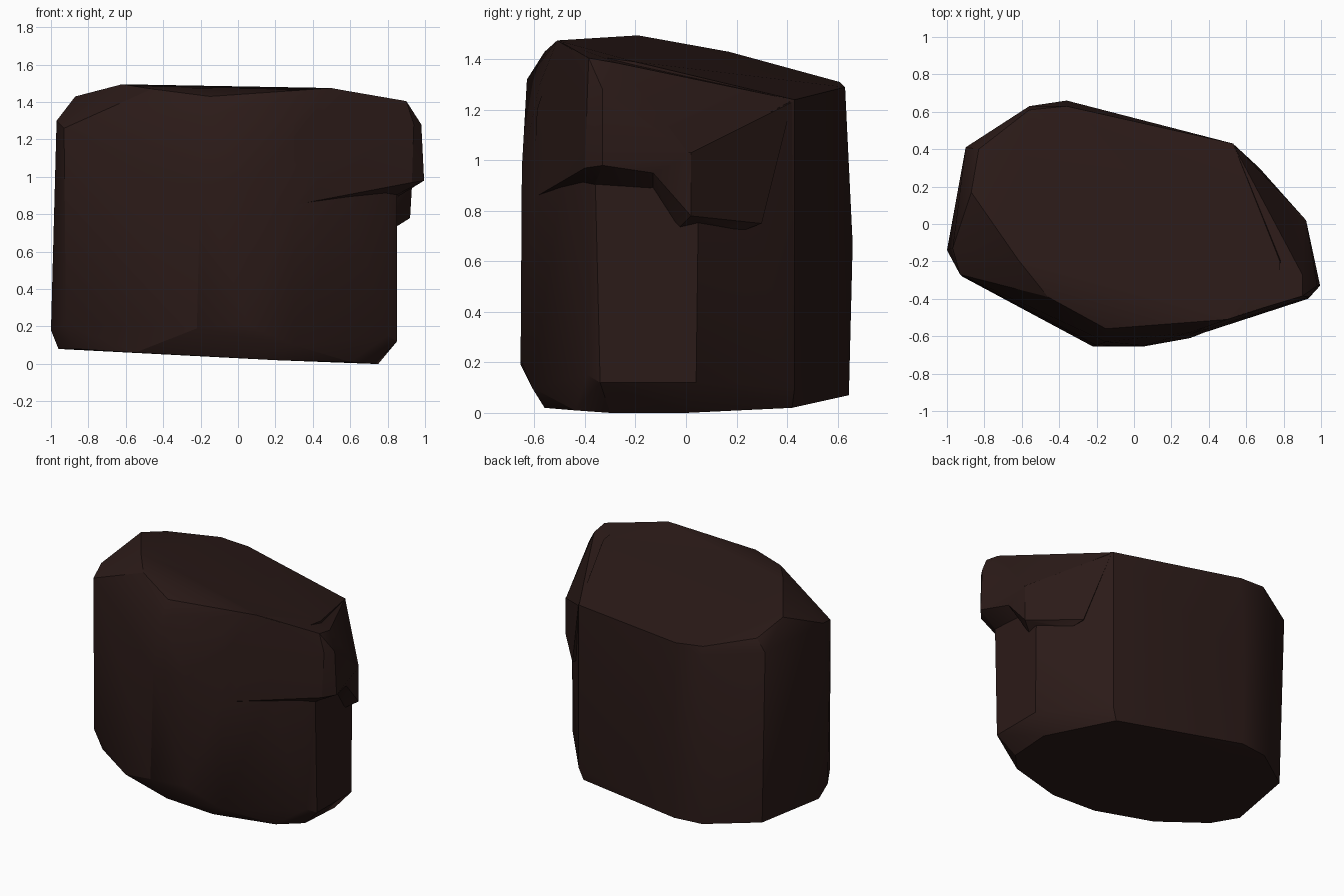
import bpy, bmesh

mat = bpy.data.materials.new("dark_stone")
mat.diffuse_color = (0.024, 0.0105, 0.009, 1)


def hull(name, pts):
    """Chunk of stone: convex hull around its corner points."""
    bm = bmesh.new()
    for p in pts:
        bm.verts.new(p)
    res = bmesh.ops.convex_hull(bm, input=bm.verts)
    junk = [v for v in bm.verts if not v.link_faces]
    bmesh.ops.delete(bm, geom=junk, context='VERTS')
    bmesh.ops.recalc_face_normals(bm, faces=bm.faces)
    me = bpy.data.meshes.new(name)
    bm.to_mesh(me)
    bm.free()
    ob = bpy.data.objects.new(name, me)
    bpy.context.collection.objects.link(ob)
    me.materials.append(mat)
    return ob


# main block: base, belt above the base chamfer, upper edge, top face
base = [(-.96, -.1, .08), (-.86, -.27, .08), (-.55, -.46, .06), (-.15, -.57, .04),
        (.2, -.56, .02), (.6, -.44, .01), (.73, -.3, 0), (.75, 0, 0),
        (.5, .42, .02), (-.36, .645, .07), (-.56, .62, .07), (-.87, .4, .08)]
belt = [(-1, -.14, .18), (-.92, -.28, .21), (-.22, -.655, .19), (.05, -.655, .21),
        (.3, -.61, .1), (.8, -.39, .15), (.85, -.34, .12), (.85, .04, .12),
        (.53, .43, .1), (-.36, .66, .67)]
shoulder = [(-.97, -.13, 1.3), (-.93, -.27, 1.26), (-.2, -.65, .97), (.05, -.65, .97),
            (.3, -.61, .85), (.85, -.36, .95), (.85, .05, .9), (-.15, -.63, 1.32),
            (.3, -.58, 1.3), (-.9, .41, 1.28), (-.56, .63, 1.25)]
top = [(-.15, -.56, 1.43), (-.46, -.39, 1.47), (-.62, -.19, 1.495), (-.87, .17, 1.43),
       (-.83, .4, 1.36), (-.56, .61, 1.31), (-.36, .63, 1.29), (.53, .43, 1.24),
       (.5, -.51, 1.475), (.78, -.42, 1.42), (.78, -.2, 1.39)]
rock = hull("rock", base + belt + shoulder + top)

# overhanging ledge on the upper right, in a front and a back step
front_step = hull("ledge_front", [
    (.3, -.605, .85), (.93, -.4, .97), (.995, -.33, .98), (.93, -.13, .95),
    (.84, -.36, .9), (.84, -.13, .885), (.98, -.33, 1.28), (.94, -.39, 1.28),
    (.9, -.385, 1.405), (.9, -.27, 1.385), (.5, -.505, 1.474), (.53, .425, 1.24),
    (.3, -.59, 1.2), (.92, .02, 1.02), (.3, 0, 1.0)])
back_step = hull("ledge_back", [
    (.93, -.13, .95), (.84, -.13, .885), (.92, .02, .78), (.84, -.03, .73),
    (.7, .22, .72), (.67, .3, .75), (.92, .02, 1.03), (.93, -.13, 1.05),
    (.54, .42, 1.23), (.4, 0, .9), (.4, 0, 1.2)])

# fuse the chunks into one stone
bpy.context.view_layer.objects.active = rock
rock.select_set(True)
for part in (front_step, back_step):
    mod = rock.modifiers.new("fuse", 'BOOLEAN')
    mod.operation = 'UNION'
    mod.solver = 'EXACT'
    mod.object = part
    bpy.ops.object.modifier_apply(modifier=mod.name)
    bpy.data.objects.remove(part)

bpy.ops.object.shade_smooth_by_angle(angle=0.45)
